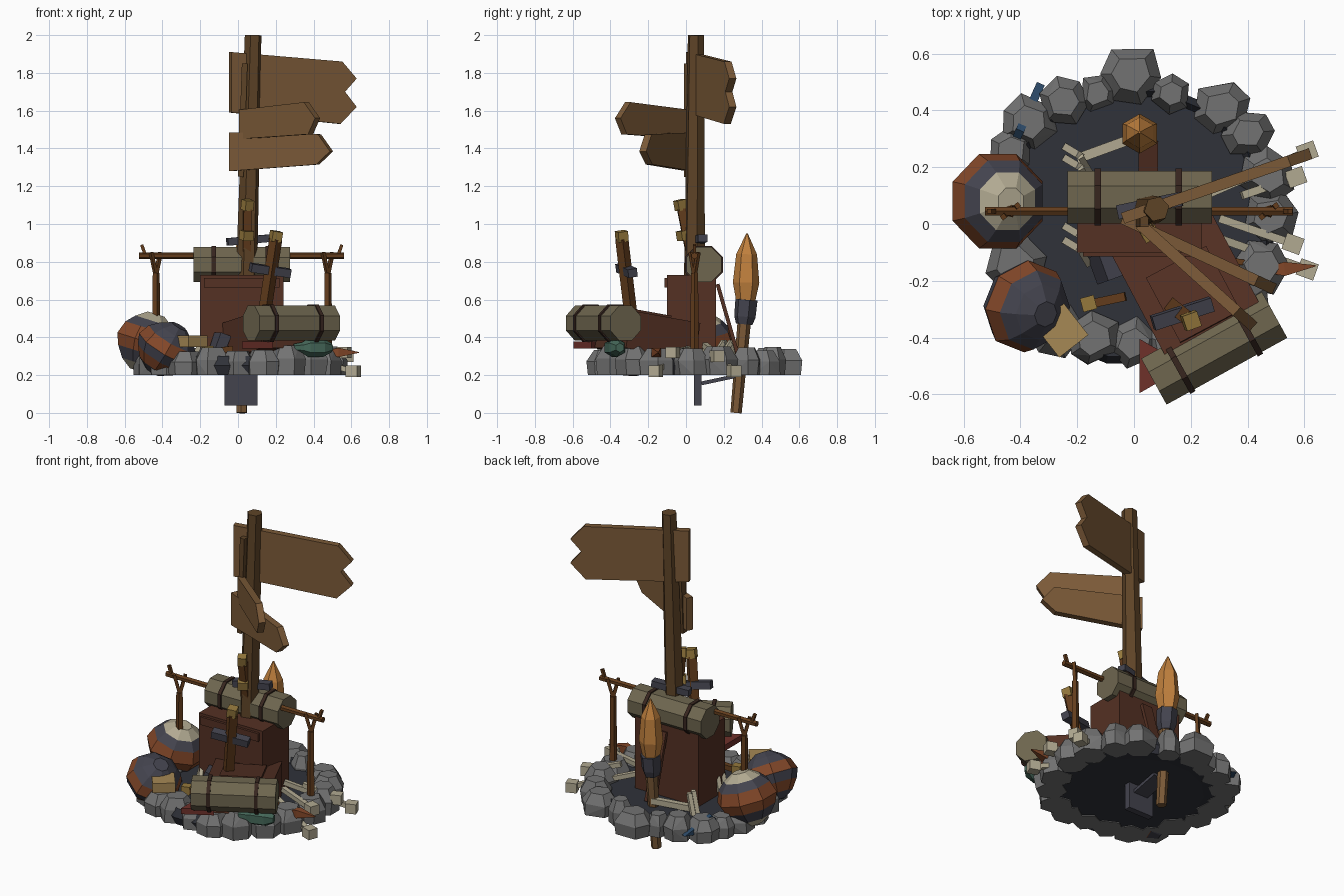
import bpy, bmesh, random
from math import sin, cos, pi, radians
from mathutils import Vector, Matrix, Euler

if "Cube" in bpy.data.objects:
    bpy.data.objects.remove(bpy.data.objects["Cube"])

random.seed(4)

def mat(name, hexv):
    m = bpy.data.materials.new(name)
    c = [((hexv >> s) & 255) / 255 for s in (16, 8, 0)]
    m.diffuse_color = [v ** 2.2 for v in c] + [1]
    m.use_nodes = True
    m.node_tree.nodes["Principled BSDF"].inputs["Base Color"].default_value = m.diffuse_color
    return m

WOOD = mat("sign_wood", 0x7A5A3A)
POSTM = mat("post_wood", 0x5E452B)
LEATHER = mat("leather", 0x553428)
STICK = mat("stick_wood", 0x633F22)
ROLL = mat("bedroll_cloth", 0x6E6650)
STRAP = mat("strap", 0x3A2A24)
ROCK = mat("rock", 0x727272)
BANK = mat("bank", 0x33353C)
WATER = mat("water", 0x2F4A66)
SOIL = mat("soil", 0x3D3228)
RUST = mat("rust", 0x82492D)
DARK = mat("dark_iron", 0x45454F)
BONE = mat("bone", 0xB0A890)
GOLD = mat("brass", 0x94783F)
FLAME = mat("flame", 0xC08040)
RED = mat("red_cloth", 0x6E342E)
GREEN = mat("green_glass", 0x47685A)
TAN = mat("tan", 0xA58755)

def finish(name, bm, mats, M=Matrix()):
    bmesh.ops.recalc_face_normals(bm, faces=bm.faces)
    me = bpy.data.meshes.new(name)
    bm.to_mesh(me)
    bm.free()
    for m in (mats if isinstance(mats, list) else [mats]):
        me.materials.append(m)
    ob = bpy.data.objects.new(name, me)
    ob.matrix_world = M
    bpy.context.collection.objects.link(ob)
    return ob

def box(name, c, size, m, rot=(0, 0, 0)):
    bm = bmesh.new()
    bmesh.ops.create_cube(bm, size=1)
    bmesh.ops.scale(bm, vec=size, verts=bm.verts)
    R = Euler([radians(a) for a in rot]).to_matrix().to_4x4()
    return finish(name, bm, m, Matrix.Translation(c) @ R)

def aim(c, axis):
    return Matrix.Translation(c) @ Vector(axis).to_track_quat('Z', 'Y').to_matrix().to_4x4()

def lathe(name, prof, n, mats, c, axis=(0, 0, 1), ids=None):
    """prof: (radius, height) rings; ids: material index per band."""
    bm = bmesh.new()
    rings = [[bm.verts.new((r * cos(2*pi*(k+.5)/n), r * sin(2*pi*(k+.5)/n), z)) for k in range(n)]
             for r, z in prof]
    for i in range(len(rings) - 1):
        for k in range(n):
            q = (k + 1) % n
            f = bm.faces.new((rings[i][k], rings[i][q], rings[i+1][q], rings[i+1][k]))
            f.material_index = ids[i] if ids else 0
    for r, i in ((rings[0], 0), (rings[-1], -1)):
        bm.faces.new(r).material_index = ids[i] if ids else 0
    return finish(name, bm, mats, aim(c, axis))

def stick(name, a, b, r, m, n=4, r2=None):
    d = Vector(b) - Vector(a)
    return lathe(name, [(r, 0), (r if r2 is None else r2, d.length)], n, m, a, d)

def plate(name, outline, t, m, origin, ang):
    """Upright board from a (length, z) outline, turned about z."""
    bm = bmesh.new()
    f = bm.faces.new([bm.verts.new((u, -t/2, z)) for u, z in outline])
    g = bmesh.ops.extrude_face_region(bm, geom=[f])
    bmesh.ops.translate(bm, vec=(0, t, 0), verts=[v for v in g['geom'] if isinstance(v, bmesh.types.BMVert)])
    return finish(name, bm, m, Matrix.Translation(origin) @ Matrix.Rotation(radians(ang), 4, 'Z'))

def rock(name, x, y, r, h):
    bm = bmesh.new()
    o = random.random() * 6
    for k in range(6):
        a = o + k * pi / 3 + random.uniform(-.2, .2)
        for s, z in ((.95, .2), (1.02, .2 + h*.55), (.62, .2 + h)):
            s *= random.uniform(.93, 1.05) * r
            bm.verts.new((x + s*cos(a), y + s*sin(a), z))
    bmesh.ops.convex_hull(bm, input=bm.verts)
    bmesh.ops.dissolve_limit(bm, angle_limit=.12, verts=bm.verts, edges=bm.edges)
    finish(name, bm, ROCK)

# pond, soil and stone ring
lathe("water", [(.47, .235), (.47, .265)], 16, WATER, (0, 0, 0))
lathe("soil_bed", [(.42, .215), (.46, .234)], 16, SOIL, (0, 0, 0))
lathe("bank_ring", [(.4, .205), (.48, .2), (.5, .25), (.475, .3), (.455, .27)], 16, BANK, (0, 0, 0)).data
stones = [(-.37, .36, .1), (-.25, .43, .09), (-.01, .53, .11), (.13, .46, .07), (-.13, .46, .07),
          (.31, .41, .1), (.40, .32, .09), (.47, .17, .1), (.48, .03, .1), (.45, -.15, .1), (.38, -.28, .1),
          (.26, -.38, .1), (.13, -.43, .1), (0, -.42, .09), (-.14, -.4, .1), (-.27, -.37, .1),
          (-.38, -.29, .1), (-.42, -.14, .11), (-.47, 0, .09), (-.46, .14, .1), (-.43, .26, .08)]
for i, (x, y, r) in enumerate(stones):
    rock(f"stone_{i}", x, y, r, random.uniform(.12, .16))
plate("blue_cloth", [(0, .23), (.3, .25), (.12, .34)], .03, WATER, (-.45, .22, 0), 66)

# upright pack and lying pack
box("upright_pack", (.02, .03, .49), (.44, .26, .48), LEATHER)
box("pack_flap", (.02, -.06, .69), (.40, .11, .05), LEATHER)
box("lying_pack", (.19, -.21, .41), (.38, .42, .2), LEATHER, (-9, 0, 28))
box("lying_pack_pocket", (.21, -.25, .51), (.24, .26, .05), LEATHER, (-9, 0, 28))
box("leaning_board", (.05, .225, .48), (.07, .02, .42), LEATHER, (16, 0, 0))

# bedrolls with straps
def bedroll(name, a, b, r):
    a, b = Vector(a), Vector(b)
    d = b - a
    stick(name, a, b, r, ROLL, 8)
    for t in (.21, .77):
        c = a + d * t
        stick(f"{name}_strap", c - d * .022, c + d * .022, r * 1.08, STRAP, 8)

bedroll("top_bedroll", (-.235, .095, .785), (.275, .095, .785), .1)
bedroll("front_bedroll", (.07, -.555, .475), (.495, -.32, .475), .1)

# crossbar on forked posts
stick("crossbar", (-.525, .045, .832), (.56, .045, .832), .018, STICK, 6)
for x, z, s in ((-.435, .45, -1), (.475, .25, 1)):
    stick("forked_post", (x, .045, z), (x, .045, .74), .024, STICK, 5, .02)
    for e in (-1, 1):
        stick("fork_branch", (x, .045, .73), (x + .025*e, .045 + .02*e, .85), .013, STICK)
    stick("bar_twig", (x + .05*s, .045, .82), (x + .075*s, .045, .89), .012, STICK)

# signpost and boards
stick("signpost", (.045, .045, .72), (.08, .053, 2), .058, POSTM, 6, .045)
box("post_batten", (.025, .01, 1.55), (.03, .04, .6), POSTM, (0, 2, 0))
plate("large_sign", [(0, 1.59), (0, 1.91), (.62, 1.86), (.70, 1.77), (.635, 1.7), (.70, 1.62), (.61, 1.53)],
      .04, WOOD, (-.04, .02, 0), 19)
plate("middle_sign", [(0, 1.45), (0, 1.605), (.46, 1.645), (.54, 1.56), (.49, 1.475)],
      .04, WOOD, (.02, .0, 0), -42)
plate("lower_sign", [(0, 1.28), (0, 1.485), (.52, 1.475), (.59, 1.385), (.51, 1.315)],
      .04, WOOD, (-.04, .02, 0), -25)

# banded pots, tilted
P = [(.05, -.16), (.11, -.12), (.155, -.06), (.18, .0), (.155, .07), (.11, .115), (.05, .155)]
lathe("banded_pot", P, 8, [BONE, DARK, RUST], (-.48, .08, .375), (.3, 0, .95), [0, 1, 2, 2, 1, 0])
lathe("fallen_pot", [(r*.92, z*.9) for r, z in P], 8, [BONE, DARK, RUST],
      (-.38, -.29, .34), (.5, -.2, .85), [1, 2, 1, 2, 1, 1])
box("tan_box", (-.255, -.375, .38), (.13, .14, .06), TAN, (0, 0, 38))

# torch
ax = Vector((.01, .045, .48))
stick("torch_handle", (.02, .265, .0), (.025, .31, .5), .03, WOOD, 6, .036)
lathe("torch_collar", [(.045, 0), (.058, .04), (.06, .13)], 6, DARK, (.02, .308, .47), ax)
lathe("torch_flame", [(.05, 0), (.07, .1), (.055, .25), (.004, .36)], 6, FLAME, (.02, .316, .59), (0, .02, 1))

# buried sword with wide blade, and second hilt
box("sword_blade", (.015, .062, .35), (.175, .04, .62), DARK)
box("blade_spur", (.02, .17, .175), (.1, .18, .02), DARK, (12, 0, 0))
box("sword_guard", (.055, .065, .915), (.23, .05, .04), DARK, (0, -5, 12))
stick("sword_grip", (.045, .03, .8), (.05, -.025, 1.08), .03, STICK)
box("sword_pommel", (.05, -.03, 1.1), (.05, .05, .055), GOLD, (12, 0, 30))
box("sword_collar", (.045, -.015, .94), (.06, .05, .05), GOLD, (10, 0, 30))
stick("hilt_grip", (.13, -.285, .46), (.2, -.34, .92), .035, STICK)
box("hilt_guard", (.17, -.315, .755), (.22, .05, .045), DARK, (10, 8, 18))
box("hilt_pommel", (.2, -.34, .935), (.055, .055, .055), GOLD, (8, 8, 20))

# fallen hilt at the left
stick("fallen_grip", (-.17, -.285, .32), (-.03, -.255, .34), .022, STICK)
box("fallen_pommel", (-.16, -.28, .33), (.05, .05, .05), GOLD, (0, 0, 15))
box("fallen_guard", (-.1, -.15, .36), (.06, .1, .12), DARK, (0, 20, 20))

# bones with knobbed ends
for i, (a, b) in enumerate([((.25, .1, .34), (.61, .255, .22)), ((.3, .02, .34), (.56, -.07, .32)),
                            ((.27, -.04, .32), (.61, -.16, .22)), ((.38, .1, .36), (.57, .165, .3))]):
    stick(f"bone_{i}", a, b, .02, BONE)
    box(f"bone_knob_{i}", b, (.065, .06, .06), BONE, (0, 0, 20 * (1 if b[1] > 0 else -1)))
stick("back_bone", (-.2, .23, .29), (.02, .31, .31), .025, BONE)
for y in (-.09, -.04, .2, .24):
    stick("rib_lower", (-.24, y + .03, .26), (-.19, y, .38), .018, BONE)
    stick("rib_upper", (-.19, y, .38), (-.16, y - .05, .3), .016, BONE)

# spearhead, red cloth, green bottle
stick("spear_shaft", (.3, -.12, .32), (.52, -.16, .32), .014, STICK)
lathe("spear_head", [(.01, 0), (.035, .07), (.003, .18)], 4, RUST, (.46, -.165, .32), (1, .1, 0))
lathe("red_cloth", [(.11, -.018), (.11, .018)], 3, RED, (.075, -.5, .36), (0, 0, 1))
lathe("green_bottle", [(.02, -.11), (.03, -.06), (.05, -.03), (.05, .05), (.025, .1)], 6, GREEN,
      (.4, -.38, .345), (.95, .3, 0))
